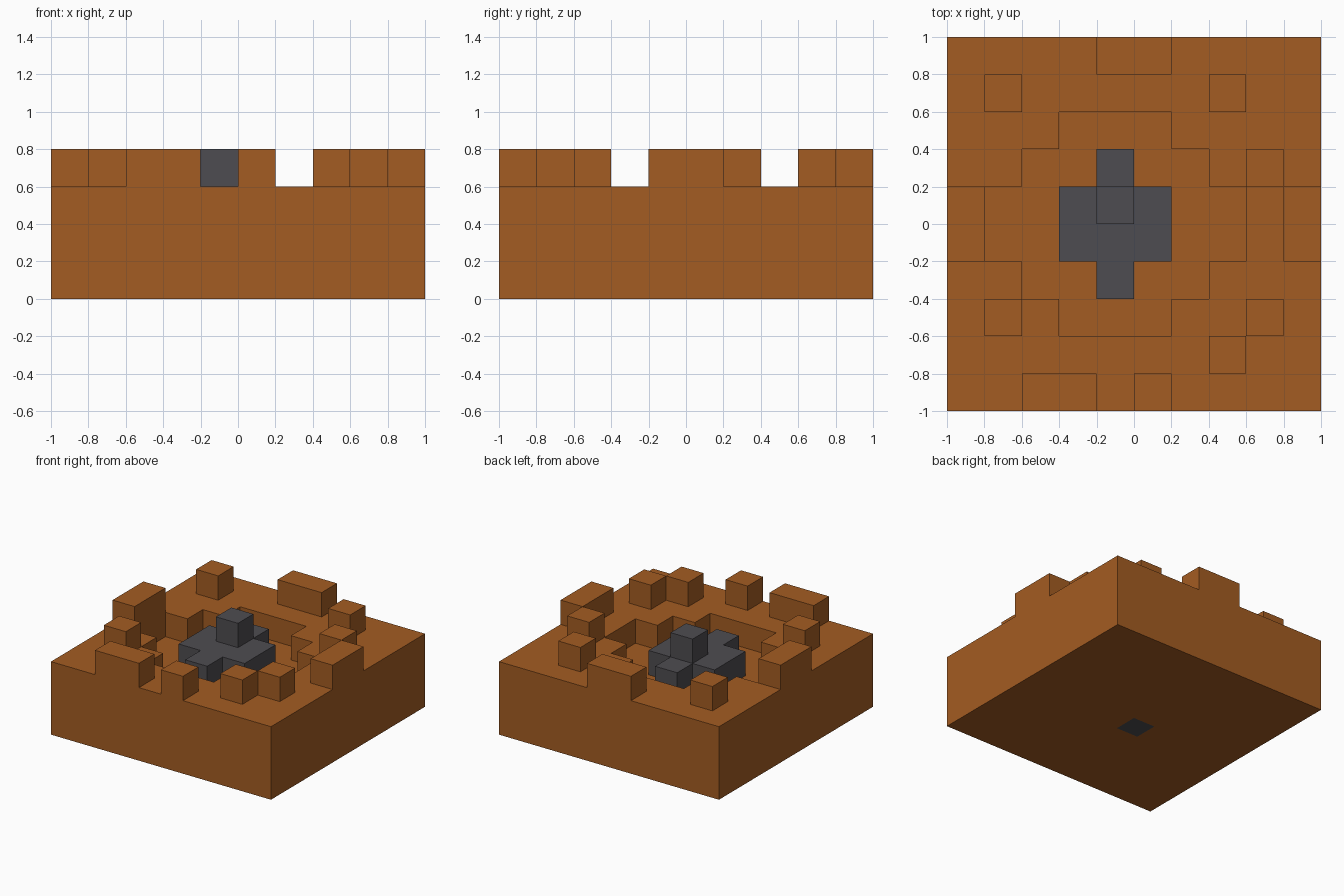
import bpy
import bmesh
from mathutils import Vector

default = bpy.data.objects.get("Cube")
if default:
    bpy.data.objects.remove(default, do_unlink=True)

CELL = 0.2

# Ground plan, back row first: '.' crater floor, '-' ground, '#' raised clod
GROUND = """
----##----
-#-----#--
---...----
--.....-#-
#.......-#
#.......-#
--.....---
-#-...--#-
-------#--
--##-#----
""".split()
LEVELS = {".": 2, "-": 3, "#": 4}

# Rock plan on the crater floor: 'o' rock, 'O' rock with a peak on top
ROCK = """
..........
..........
..........
....o.....
...oOo....
...ooo....
....o.....
..........
..........
..........
""".split()


def make_material(name, rgb):
    mat = bpy.data.materials.new(name)
    mat.use_nodes = True
    mat.diffuse_color = (*rgb, 1)
    bsdf = next(n for n in mat.node_tree.nodes if n.type == "BSDF_PRINCIPLED")
    bsdf.inputs["Base Color"].default_value = (*rgb, 1)
    bsdf.inputs["Roughness"].default_value = 0.9
    return mat


def cells_of(plan):
    """Yield column, row (front to back) and symbol of each square."""
    for j, row in enumerate(reversed(plan)):
        for i, symbol in enumerate(row):
            yield i, j, symbol


def build_blocks(name, cells, solid, mat):
    """Mesh the exposed sides of a set of cubic cells."""
    bm = bmesh.new()
    for cell in cells:
        centre = Vector(cell) + Vector((0.5, 0.5, 0.5))
        for axis in range(3):
            for sign in (-1, 1):
                n = Vector((0, 0, 0))
                n[axis] = sign
                if tuple(int(c + d) for c, d in zip(cell, n)) in solid:
                    continue
                u = Vector((0, 0, 0))
                u[(axis + 1) % 3] = 0.5
                v = n.cross(u)
                mid = centre + n / 2
                corners = (mid - u - v, mid + u - v, mid + u + v, mid - u + v)
                bm.faces.new([bm.verts.new((p - Vector((5, 5, 0))) * CELL) for p in corners])
    bmesh.ops.remove_doubles(bm, verts=bm.verts, dist=0.001)
    bmesh.ops.dissolve_limit(bm, angle_limit=0.01, verts=bm.verts, edges=bm.edges)
    mesh = bpy.data.meshes.new(name)
    bm.to_mesh(mesh)
    bm.free()
    mesh.materials.append(mat)
    obj = bpy.data.objects.new(name, mesh)
    bpy.context.collection.objects.link(obj)
    return obj


# Rock: cross-shaped body, peak, and a core reaching the underside
rock = set()
for i, j, symbol in cells_of(ROCK):
    if symbol in "oO":
        rock.add((i, j, 2))
    if symbol == "O":
        rock.add((i, j, 3))
rock |= {(4, 4, 0), (4, 4, 1)}

# Ground: cratered block with clods
ground = {(i, j, k) for i, j, symbol in cells_of(GROUND) for k in range(LEVELS[symbol])}
ground -= rock
solid = ground | rock

build_blocks("crater_ground", ground, solid, make_material("earth_brown", (0.37, 0.107, 0.016)))
build_blocks("crater_rock", rock, solid, make_material("rock_grey", (0.076, 0.073, 0.082)))
